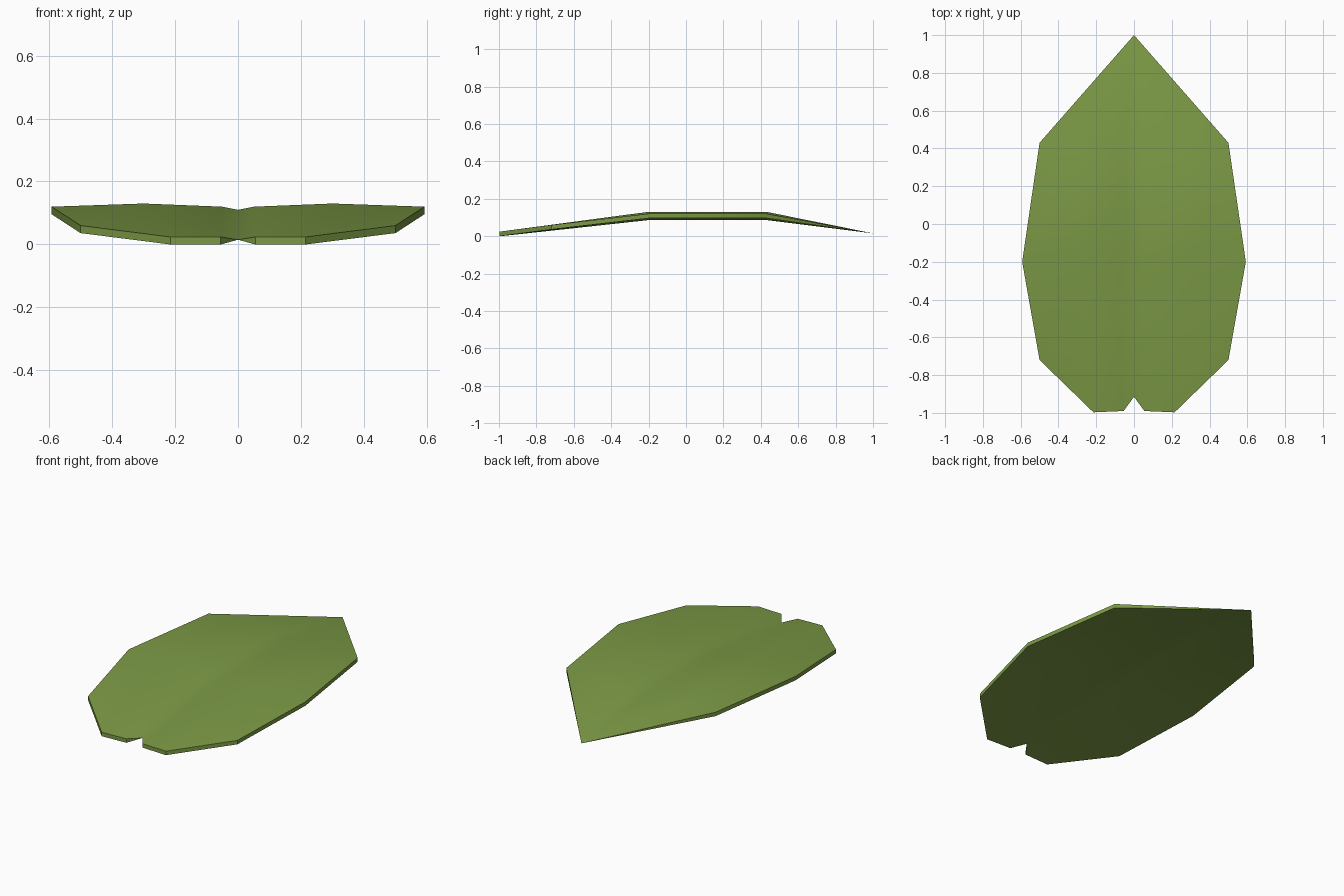
import bpy, bmesh
from mathutils import Vector

if "Cube" in bpy.data.objects:
    bpy.data.objects.remove(bpy.data.objects["Cube"])

# Half of the leaf's top surface: name -> (x, y, z top, thickness)
T = 0.024
P = {
    "notch": (0, -0.915, 0.015, 0), "lobe_in": (0.055, -0.99, T, T), "lobe_out": (0.215, -0.997, T, T),
    "edge": (0.5, -0.72, 0.06, T),
    "rib_a": (0, -0.2, 0.11, T), "fold_a": (0.05, -0.2, 0.12, T),
    "crest_a": (0.3, -0.2, 0.13, T), "side_a": (0.592, -0.2, 0.12, T),
    "rib_b": (0, 0.43, 0.11, T), "fold_b": (0.05, 0.43, 0.12, T),
    "crest_b": (0.3, 0.43, 0.13, T), "side_b": (0.5, 0.43, 0.12, T),
    "tip": (0, 1, 0.015, 0),
}
PANELS = [
    "notch lobe_in fold_a rib_a", "lobe_in lobe_out crest_a fold_a", "lobe_out edge side_a crest_a",
    "rib_a fold_a fold_b rib_b", "fold_a crest_a crest_b fold_b", "crest_a side_a side_b crest_b",
    "rib_b fold_b tip", "fold_b crest_b tip", "crest_b side_b tip",
]
RIM = "notch lobe_in lobe_out edge side_a side_b tip".split()

bm = bmesh.new()
cache = {}


def vert(name, side, under):
    x, y, z, t = P[name]
    key = (round(side * x, 4), y, z - t * under)
    if key not in cache:
        cache[key] = bm.verts.new(Vector(key))
    return cache[key]


def face(vs):
    vs = list(dict.fromkeys(vs))
    if len(vs) > 2:
        bm.faces.new(vs)


# Upper and lower blade surfaces plus the thin rim, on both halves
for side in (1, -1):
    for under in (0, 1):
        for panel in PANELS:
            vs = [vert(n, side, under) for n in panel.split()]
            face(vs if (side == 1) != bool(under) else vs[::-1])
    for a, b in zip(RIM, RIM[1:]):
        vs = [vert(a, side, 1), vert(b, side, 1), vert(b, side, 0), vert(a, side, 0)]
        face(vs if side == 1 else vs[::-1])

mesh = bpy.data.meshes.new("leaf")
bm.to_mesh(mesh)
bm.free()
leaf = bpy.data.objects.new("leaf", mesh)
bpy.context.collection.objects.link(leaf)

# Single leaf green
green = bpy.data.materials.new("leaf green")
green.diffuse_color = (0.20, 0.32, 0.06, 1)
green.use_nodes = True
green.node_tree.nodes["Principled BSDF"].inputs["Base Color"].default_value = green.diffuse_color
mesh.materials.append(green)

# Smooth blade with a sharp rim
bpy.context.view_layer.objects.active = leaf
leaf.select_set(True)
bpy.ops.object.shade_smooth_by_angle(angle=0.6)
